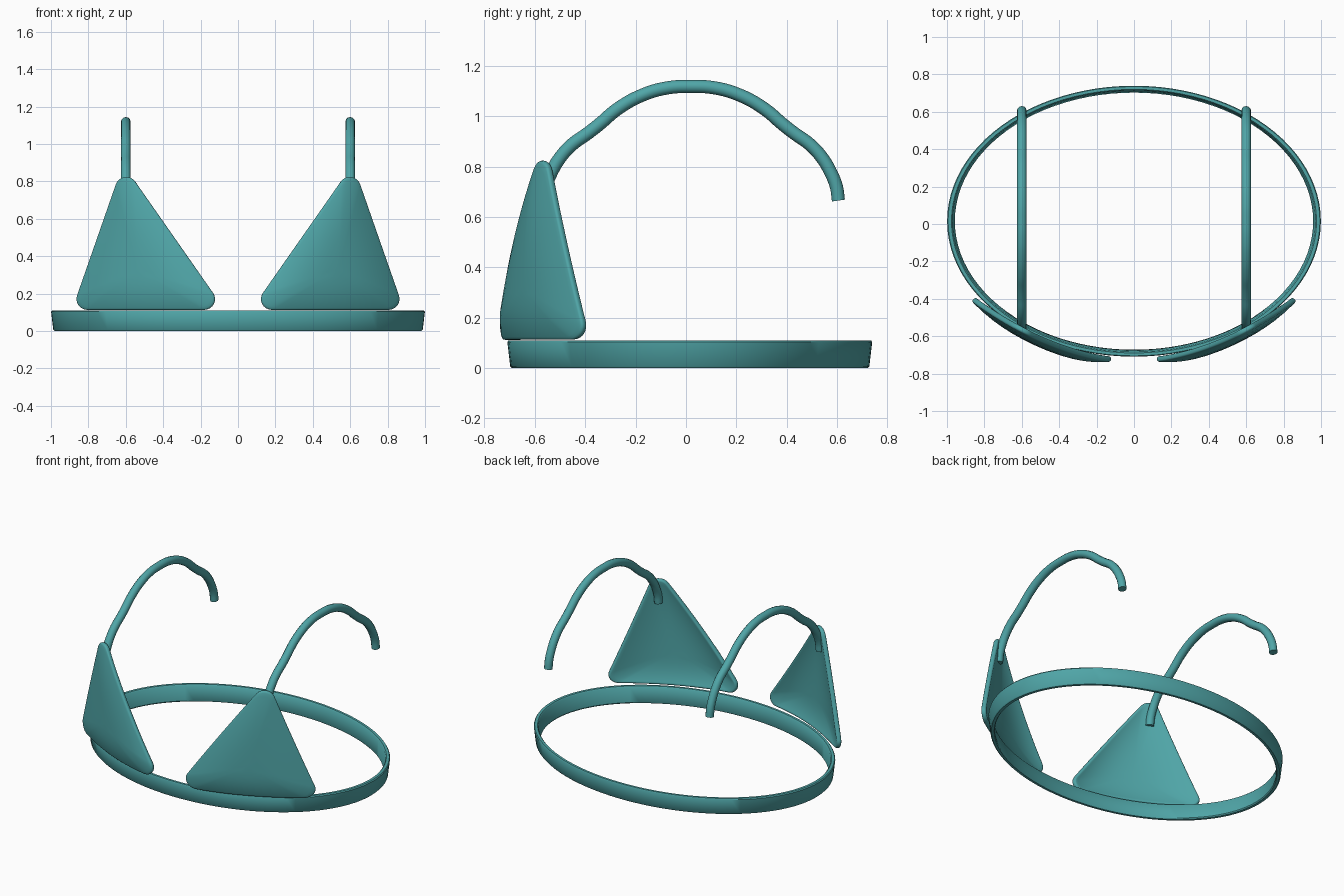
import bpy, bmesh, math
from mathutils import Vector

if "Cube" in bpy.data.objects:
    bpy.data.objects.remove(bpy.data.objects["Cube"])

mat = bpy.data.materials.new("teal")
mat.diffuse_color = (0.08, 0.38, 0.39, 1)
mat.use_nodes = True
mat.node_tree.nodes["Principled BSDF"].inputs["Base Color"].default_value = mat.diffuse_color


def finish(ob, angle=40):
    ob.data.materials.clear()
    ob.data.materials.append(mat)
    bpy.ops.object.select_all(action='DESELECT')
    ob.select_set(True)
    bpy.context.view_layer.objects.active = ob
    bpy.ops.object.shade_smooth_by_angle(angle=math.radians(angle))


def to_object(bm, name):
    bmesh.ops.recalc_face_normals(bm, faces=bm.faces)
    me = bpy.data.meshes.new(name)
    bm.to_mesh(me)
    bm.free()
    ob = bpy.data.objects.new(name, me)
    bpy.context.collection.objects.link(ob)
    return ob


def bridge(bm, a, b):
    n = len(a)
    for i in range(n):
        bm.faces.new((a[i], a[(i + 1) % n], b[(i + 1) % n], b[i]))


# Under-band: slightly flared elliptical ring with softened rims
def make_band():
    profile = [(0.0, 0.007), (0.006, 0.0), (0.024, 0.0), (0.03, 0.007),
               (0.03, 0.103), (0.024, 0.11), (0.006, 0.11), (0.0, 0.103)]
    bm = bmesh.new()
    loops = []
    for inset, z in profile:
        flare = 0.013 * (1 - z / 0.11)
        rx, ry = 1.0 - flare - inset, 0.725 - flare - inset * 0.85
        loops.append([bm.verts.new((rx * math.cos(t), 0.015 + ry * math.sin(t), z))
                      for t in (2 * math.pi * i / 96 for i in range(96))])
    for k in range(len(loops)):
        bridge(bm, loops[k], loops[(k + 1) % len(loops)])
    finish(to_object(bm, "under_band"))


# Rounded triangle outline in the x-z plane
def cup_outline(r=0.055, arc=8, edge=12):
    corners = [Vector(c) for c in ((0.803, 0.17), (0.595, 0.768), (0.178, 0.17))]
    normals = []
    for i in range(3):
        d = (corners[(i + 1) % 3] - corners[i]).normalized()
        normals.append(Vector((d.y, -d.x)))
    pts = []
    for i in range(3):
        a0 = math.atan2(normals[i - 1].y, normals[i - 1].x)
        a1 = math.atan2(normals[i].y, normals[i].x)
        sweep = (a1 - a0) % (2 * math.pi)
        for k in range(arc + 1):
            a = a0 + sweep * k / arc
            pts.append(corners[i] + r * Vector((math.cos(a), math.sin(a))))
        start, end = pts[-1], corners[(i + 1) % 3] + r * normals[i]
        pts += [start.lerp(end, k / edge) for k in range(1, edge)]
    return pts


# Cup: rounded triangle shell wrapped around the band and gently domed
def make_cup(side, name):
    centre = Vector((0.53, 0.33))

    def place(p, s):
        wrap = -0.72 + 0.333 * (p.x - 0.13) + 0.397 * (p.x - 0.13) * (p.x - 0.595)
        return (side * p.x, wrap - 0.035 * (1 - s ** 3), p.y)

    bm = bmesh.new()
    outline = cup_outline()
    rings = []
    for s in (1, 0.93, 0.8, 0.65, 0.5, 0.35, 0.18):
        rings.append([bm.verts.new(place(centre.lerp(p, s), s)) for p in outline])
    for a, b in zip(rings, rings[1:]):
        bridge(bm, a, b)
    mid = bm.verts.new(place(centre, 0))
    last = rings[-1]
    for i in range(len(last)):
        bm.faces.new((last[i], last[(i + 1) % len(last)], mid))
    ob = to_object(bm, name)
    sol = ob.modifiers.new("thickness", 'SOLIDIFY')
    sol.thickness, sol.offset = 0.03, 0
    bev = ob.modifiers.new("soft_rim", 'BEVEL')
    bev.width, bev.segments = 0.011, 3
    bev.limit_method, bev.angle_limit = 'ANGLE', math.radians(50)
    finish(ob)


# Shoulder strap: round tube, symmetric front to back
def make_strap(x, name):
    half = [(0.585, 0.665), (0.577, 0.72), (0.553, 0.78), (0.52, 0.835),
            (0.475, 0.885), (0.41, 0.932), (0.365, 0.967), (0.29, 1.03),
            (0.19, 1.085), (0.09, 1.113)]
    path = [(-d, z) for d, z in half] + [(0, 1.118)] + half[::-1]
    cu = bpy.data.curves.new(name, 'CURVE')
    cu.dimensions = '3D'
    cu.bevel_depth, cu.bevel_resolution = 0.026, 4
    cu.use_fill_caps = True
    cu.resolution_u = 5
    sp = cu.splines.new('BEZIER')
    sp.bezier_points.add(len(path) - 1)
    for bp, (d, z) in zip(sp.bezier_points, path):
        bp.co = (x, 0.02 + d, z)
        bp.handle_left_type = bp.handle_right_type = 'AUTO'
    ob = bpy.data.objects.new(name, cu)
    bpy.context.collection.objects.link(ob)
    bpy.ops.object.select_all(action='DESELECT')
    ob.select_set(True)
    bpy.context.view_layer.objects.active = ob
    bpy.ops.object.convert(target='MESH')
    finish(bpy.context.view_layer.objects.active)


make_band()
for side, label in ((-1, "left"), (1, "right")):
    make_cup(side, label + "_cup")
    make_strap(side * 0.6, label + "_strap")
